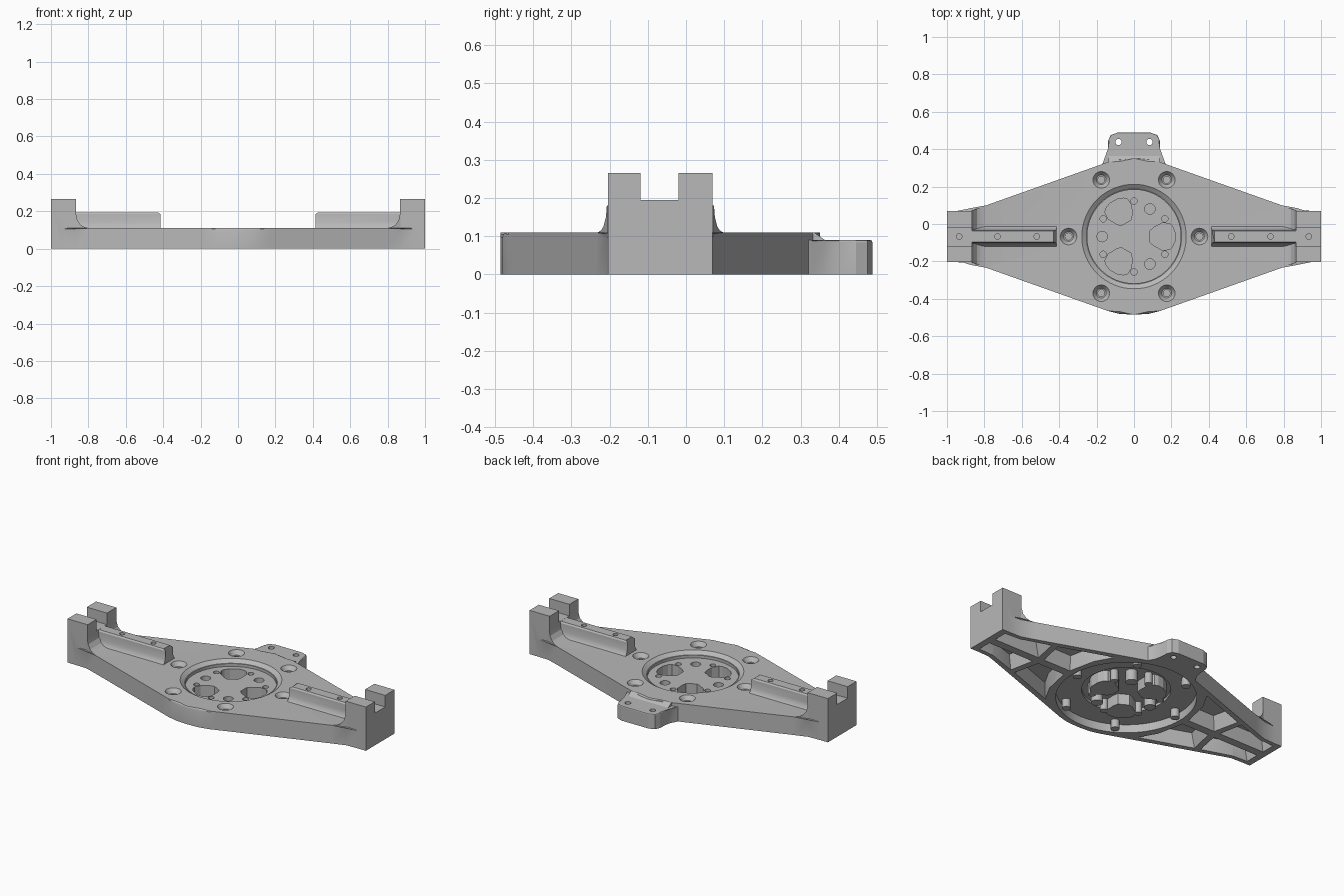
import bpy, bmesh
from math import sin, cos, pi, radians

if "Cube" in bpy.data.objects:
    bpy.data.objects.remove(bpy.data.objects["Cube"], do_unlink=True)

CY = -0.067          # y of the hub centre
TOP = 0.11           # height of the main plate
SKIN = 0.006         # floor left under the blind holes

grey = bpy.data.materials.new("cast_grey")
grey.use_nodes = True
grey.diffuse_color = (0.48, 0.48, 0.48, 1)
grey.node_tree.nodes["Principled BSDF"].inputs["Base Color"].default_value = (0.48, 0.48, 0.48, 1)


def finish(name, bm):
    bmesh.ops.recalc_face_normals(bm, faces=bm.faces)
    mesh = bpy.data.meshes.new(name)
    bm.to_mesh(mesh)
    bm.free()
    mesh.materials.append(grey)
    ob = bpy.data.objects.new(name, mesh)
    bpy.context.collection.objects.link(ob)
    return ob


def flat(u, v, w):
    return (u, v, w)


def prism(name, outlines, lo, hi, place=flat, hi_outlines=None, bevel=0):
    """Extrude each outline from lo to hi; an optional second set gives a taper."""
    bm = bmesh.new()
    for a, b in zip(outlines, hi_outlines or outlines):
        va = [bm.verts.new(place(u, v, lo)) for u, v in a]
        vb = [bm.verts.new(place(u, v, hi)) for u, v in b]
        bm.faces.new(va)
        bm.faces.new(vb)
        for i in range(len(a)):
            j = (i + 1) % len(a)
            bm.faces.new((va[i], va[j], vb[j], vb[i]))
    if bevel:
        rim = [e for e in bm.edges if all(v.co.z > hi - 1e-4 for v in e.verts)]
        bmesh.ops.bevel(bm, geom=rim, offset=bevel, segments=2, profile=0.5, affect='EDGES')
    return finish(name, bm)


def circle(x, y, r, n=32):
    return [(x + r * cos(2 * pi * i / n), y + r * sin(2 * pi * i / n)) for i in range(n)]


def polar(radius, start, step, count):
    angles = [radians(start + step * i) for i in range(count)]
    return [(radius * cos(a), CY + radius * sin(a)) for a in angles]


def turned(points, degrees):
    c, s = cos(radians(degrees)), sin(radians(degrees))
    return [(x * c - y * s, CY + x * s + y * c) for x, y in points]


def combine(target, tool, operation):
    mod = target.modifiers.new("combine", 'BOOLEAN')
    mod.operation = operation
    mod.solver = 'EXACT'
    mod.object = tool
    with bpy.context.temp_override(object=target, active_object=target,
                                   selected_objects=[target]):
        bpy.ops.object.modifier_apply(modifier=mod.name)
    bpy.data.objects.remove(tool, do_unlink=True)


def add(tool):
    combine(frame, tool, 'UNION')


def cut(tool):
    combine(frame, tool, 'DIFFERENCE')


# Main diamond plate with rounded top rim
edge = [(0.97, 0.136), (0.87, 0.14), (0.79, 0.167), (0.19, 0.38),
        (0.14, 0.398), (0.08, 0.413), (0, 0.418)]
back = edge + [(-x, y) for x, y in edge[-2::-1]]
outline = [(x, CY + y) for x, y in back] + [(x, CY - y) for x, y in back[::-1]]
frame = prism("mounting_frame", [outline], 0, TOP, bevel=0.012)

# End posts, each with a curved foot that widens into the plate
post = [(1, 0), (1, 0.265), (0.865, 0.265), (0.865, 0)]
foot = [(0.87, 0.05), (0.87, 0.18), (0.865, 0.18), (0.858, 0.15), (0.84, 0.126),
        (0.82, 0.115), (0.795, 0.1101), (0.79, 0.109), (0.79, 0.05)]
rail_half = [(0.062, 0.1), (0.046, 0.118), (0.037, 0.14), (0.035, 0.186), (0.029, 0.1945)]
rail = rail_half + [(-y, z) for y, z in rail_half[::-1]]
for side in (1, -1):
    add(prism("end_post", [post], -0.137, 0.137,
              place=lambda x, z, y: (side * x, CY + y, z)))
    add(prism("post_foot", [foot], -1, 1,
              place=lambda x, z, y: (side * x, CY + y * (0.1385 + (0.87 - x) * 0.34), z)))

# Raised rails, chamfered at the inner end
for side in (1, -1):
    bar = prism("rail", [rail], 0.415, 0.9, place=lambda y, z, x: (side * x, CY + y, z))
    for v in bar.data.vertices:
        if abs(v.co.x) < 0.5 and v.co.z > 0.19:
            v.co.x += side * 0.015
    add(bar)

# Rear tab and the slope that leads down to it
tab = [(0.19, 0.28), (0.165, 0.33), (0.148, 0.36), (0.14, 0.4), (0.138, 0.445),
       (0.125, 0.475), (0.09, 0.488)]
add(prism("rear_tab", [tab + [(-x, y) for x, y in tab[::-1]]], 0, 0.09, bevel=0.006))
slope = [(0.3, 0.05), (0.3, 0.1098), (0.335, 0.1098), (0.367, 0.088), (0.367, 0.05)]
add(prism("tab_slope", [slope], -0.135, 0.135, place=lambda y, z, x: (x, y, z)))

# Slots across the end posts
slot = [[(s * 0.8, CY - 0.052), (s * 1.1, CY - 0.052), (s * 1.1, CY + 0.048), (s * 0.8, CY + 0.048)]
        for s in (1, -1)]
cut(prism("slot_cutter", slot, 0.195, 0.3))

# Hub recess above
cut(prism("hub_recess_cutter", [circle(0, CY, 0.25, 64)], 0.075, 0.2))
cut(prism("hub_chamfer_cutter", [circle(0, CY, 0.255, 64)], 0.092, 0.112,
          hi_outlines=[circle(0, CY, 0.282, 64)]))

# Underside: stepped hub recess and ribbed pockets
cut(prism("under_ring_cutter", [circle(0, CY, 0.387, 64)], -0.1, 0.05))
cut(prism("under_hub_cutter", [circle(0, CY, 0.245, 64)], -0.1, 0.066))
pockets = [
    [(0.33, 0.297), (0.39, 0.19), (0.425, 0.025), (0.61, 0.025), (0.645, 0.185)],
    [(0.65, 0.025), (0.96, 0.025), (0.96, 0.11), (0.86, 0.115), (0.68, 0.175)],
]
low, high = [], []
for sx in (1, -1):
    for sy in (1, -1):
        for p in pockets:
            mx = sum(q[0] for q in p) / len(p)
            my = sum(q[1] for q in p) / len(p)
            low.append([(sx * x, CY + sy * y) for x, y in p])
            high.append([(sx * (mx + (x - mx) * 0.85), CY + sy * (my + (y - my) * 0.85))
                         for x, y in p])
cut(prism("pocket_cutter", low, -0.001, 0.085, hi_outlines=high))

# Bosses under the hub
window = [(0.085, -0.03), (0.085, 0.03), (0.105, 0.048), (0.15, 0.072), (0.19, 0.07),
          (0.205, 0.055), (0.218, 0.025)]
window += [(x, -y) for x, y in window[:1:-1]]
wall = [(0.15 + (x - 0.15) * 1.1, y * 1.1) for x, y in window]
bolts = polar(0.35, 0, 60, 6)
pins = polar(0.17, 60, 120, 3)
screws = polar(0.19, 30, 60, 6)

add(prism("bolt_bosses", [circle(x, y, 0.024, 24) for x, y in bolts], 0, 0.06))
add(prism("window_bosses", [turned(wall, a) for a in (0, 120, 240)], 0, 0.07))
add(prism("pin_bosses", [circle(x, y, 0.033, 24) for x, y in pins], 0, 0.07))
add(prism("screw_bosses", [circle(x, y, 0.022, 24) for x, y in screws], 0, 0.07))

# Blind holes down into the bosses
cut(prism("window_cutter", [turned(window, a) for a in (0, 120, 240)], SKIN, 0.2))
cut(prism("pin_cutter", [circle(x, y, 0.028, 24) for x, y in pins], SKIN, 0.2))
cut(prism("screw_cutter", [circle(x, y, 0.017, 20) for x, y in screws], SKIN, 0.2))
cut(prism("bolt_cutter", [circle(x, y, 0.018, 24) for x, y in bolts], SKIN, 0.2))
cut(prism("countersink_cutter", [circle(x, y, 0.026, 24) for x, y in bolts], 0.085, 0.112,
          hi_outlines=[circle(x, y, 0.046, 24) for x, y in bolts]))

# Tab holes and blind rail holes
cut(prism("tab_cutter", [circle(s * 0.083, 0.438, 0.017, 20) for s in (1, -1)], -0.1, 0.2))
rail_holes = [circle(s * x, CY, 0.015, 20) for s in (1, -1) for x in (0.52, 0.73, 0.935)]
cut(prism("rail_hole_cutter", rail_holes, 0.14, 0.3))

# Smooth curved walls, keep the bevels and hard edges crisp
bpy.ops.object.select_all(action='DESELECT')
frame.select_set(True)
bpy.context.view_layer.objects.active = frame
bpy.ops.object.shade_smooth_by_angle(angle=radians(20))
